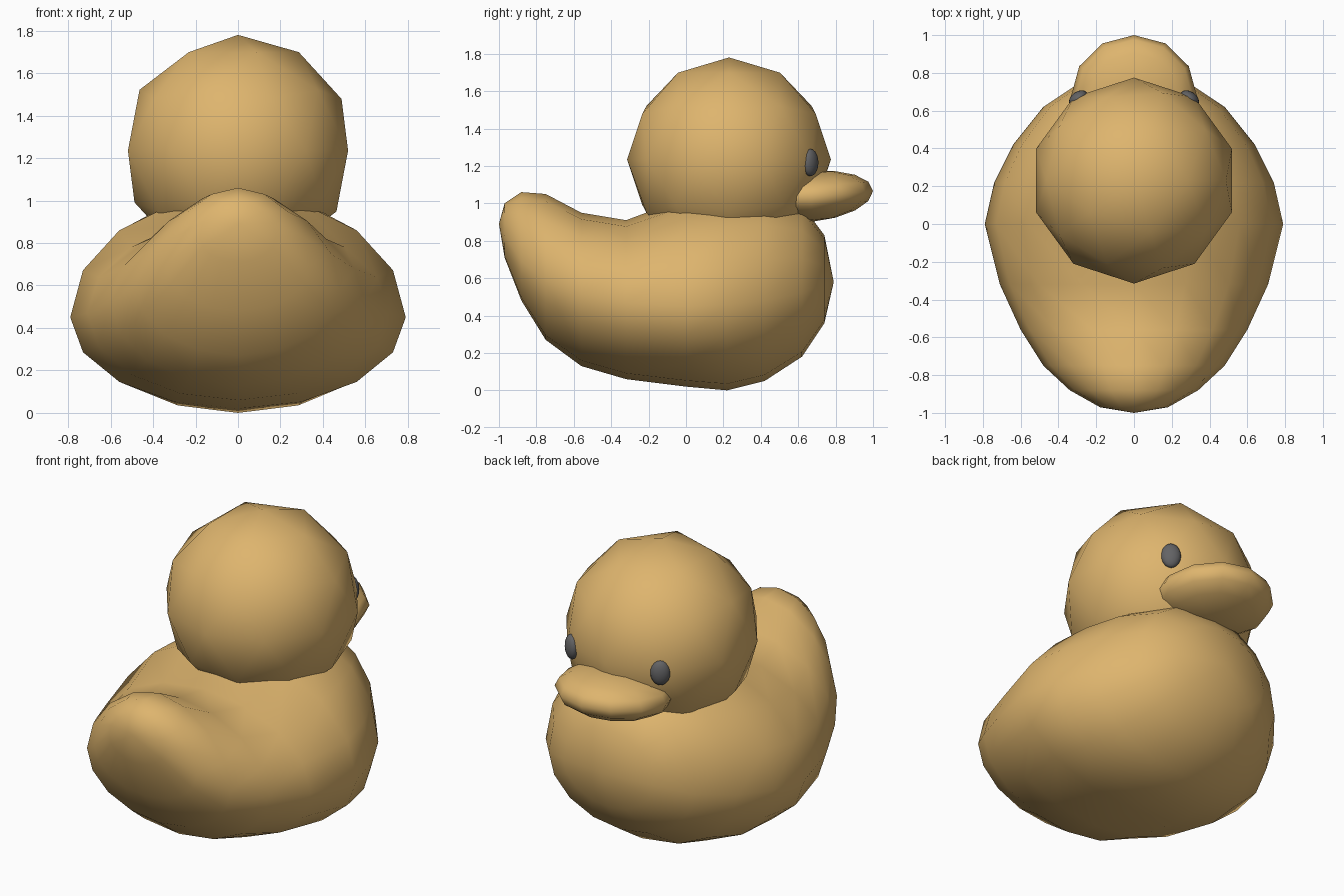
import bpy, bmesh, math

if "Cube" in bpy.data.objects:
    bpy.data.objects.remove(bpy.data.objects["Cube"])


def material(name, rgb):
    m = bpy.data.materials.new(name)
    m.diffuse_color = (*rgb, 1)
    m.use_nodes = True
    m.node_tree.nodes["Principled BSDF"].inputs["Base Color"].default_value = m.diffuse_color
    return m


TAN = material("warm tan", (0.73, 0.46, 0.155))
GREY = material("dark grey", (0.125, 0.125, 0.13))


def finish(bm, name, mat):
    bmesh.ops.recalc_face_normals(bm, faces=bm.faces)
    for f in bm.faces:
        f.smooth = True
    me = bpy.data.meshes.new(name)
    bm.to_mesh(me)
    bm.free()
    me.materials.append(mat)
    ob = bpy.data.objects.new(name, me)
    bpy.context.collection.objects.link(ob)
    return ob


def power(v, e):
    return math.copysign(abs(v) ** e, v)


def loft(name, rings, tail_tip, front_tip, mat, sides=16):
    """Rings along y: (y, half width, bottom z, widest z, top z, upper squareness)."""
    bm = bmesh.new()
    loops = []
    for y, w, lo, mid, hi, p in rings:
        loop = []
        for i in range(sides):
            a = 2 * math.pi * i / sides
            c, s = math.cos(a), math.sin(a)
            e = 2 / p if s > 0 else 1
            h = hi - mid if s > 0 else mid - lo
            loop.append(bm.verts.new((w * power(c, e), y, mid + h * power(s, e))))
        loops.append(loop)
    for a, b in zip(loops, loops[1:]):
        for i in range(sides):
            j = (i + 1) % sides
            bm.faces.new((a[i], a[j], b[j], b[i]))
    for loop, (y, z) in ((loops[0], tail_tip), (loops[-1], front_tip)):
        tip = bm.verts.new((0, y, z))
        for i in range(sides):
            bm.faces.new((loop[i], loop[(i + 1) % sides], tip))
    return finish(bm, name, mat)


# Body with upturned tail
loft("body", [
    (-0.97, 0.18, 0.71, 0.83, 1.00, 2.0),
    (-0.88, 0.34, 0.48, 0.69, 1.06, 1.9),
    (-0.75, 0.48, 0.27, 0.59, 1.05, 1.8),
    (-0.56, 0.60, 0.13, 0.52, 0.95, 1.9),
    (-0.32, 0.71, 0.06, 0.47, 0.91, 2.0),
    (0.00, 0.79, 0.02, 0.45, 1.03, 2.0),
    (0.22, 0.74, 0.00, 0.46, 1.05, 2.0),
    (0.42, 0.64, 0.05, 0.48, 1.04, 2.1),
    (0.62, 0.48, 0.18, 0.52, 0.99, 2.1),
    (0.74, 0.30, 0.36, 0.57, 0.83, 2.0),
], (-1.0, 0.89), (0.79, 0.58), TAN)

# Round head, coarse facets with smooth shading
bm = bmesh.new()
bmesh.ops.create_icosphere(bm, subdivisions=2, radius=0.545)
head = finish(bm, "head", TAN)
head.location = (0, 0.23, 1.235)

# Broad flat bill
bm = bmesh.new()
bmesh.ops.create_uvsphere(bm, u_segments=12, v_segments=8, radius=1)
for v in bm.verts:
    x, y, z = v.co
    v.co = (0.335 * x, 0.67 + 0.33 * y,
            1.045 + 0.135 * z + 0.03 * (max(y, 0) - 0.3))
finish(bm, "bill", TAN)

# Eyes: ovals flattened against the head
for side, name in ((-1, "left_eye"), (1, "right_eye")):
    bm = bmesh.new()
    bmesh.ops.create_uvsphere(bm, u_segments=16, v_segments=10, radius=1)
    eye = finish(bm, name, GREY)
    eye.scale = (0.055, 0.036, 0.073)
    eye.rotation_euler = (0, 0, -side * math.radians(35))
    eye.location = (side * 0.295, 0.665, 1.218)
